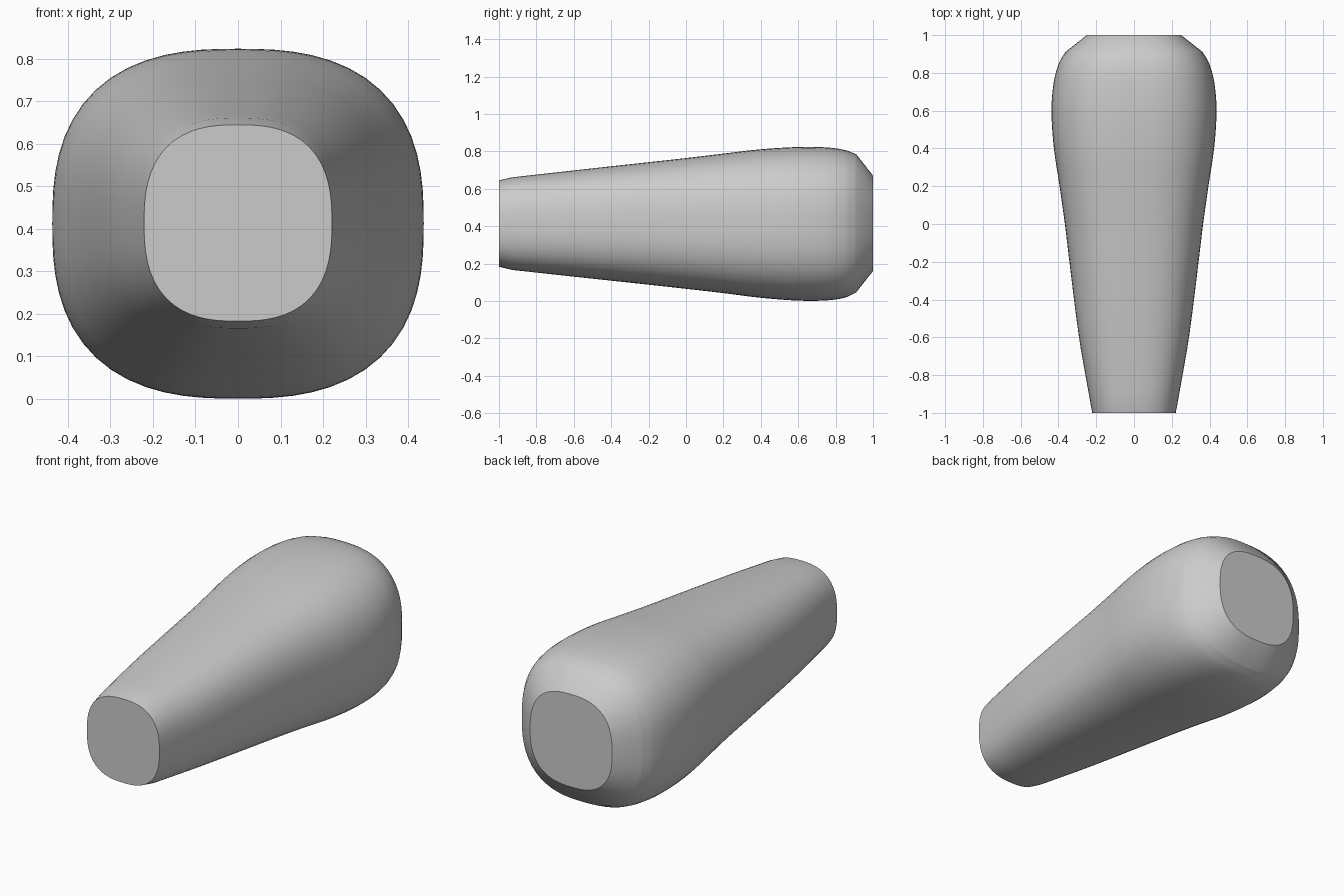
import bpy, bmesh, math

if "Cube" in bpy.data.objects:
    bpy.data.objects.remove(bpy.data.objects["Cube"])

# Sections along the length: y, half width, bottom z, top z
SECTIONS = [
    (-0.93, 0.234, 0.166, 0.661),
    (-0.60, 0.291, 0.130, 0.698),
    (-0.20, 0.342, 0.087, 0.742),
    (0.00, 0.366, 0.065, 0.764),
    (0.20, 0.394, 0.042, 0.788),
    (0.40, 0.424, 0.017, 0.811),
    (0.60, 0.437, 0.002, 0.823),
    (0.75, 0.425, 0.003, 0.821),
    (0.85, 0.398, 0.018, 0.807),
    (0.91, 0.364, 0.046, 0.785),
]
FRONT_END = (-1.0, 0.221, 0.183, 0.645)
BACK_END = (1.0, 0.250, 0.160, 0.670)
SIDES, STEPS, POWER = 64, 5, 2.6


def hermite(i, t):
    """Smooth blend between section i and the next one, using y as parameter."""
    a, b = SECTIONS[i], SECTIONS[i + 1]
    h = b[0] - a[0]

    def slope(k, c):
        p = SECTIONS[max(k - 1, 0)]
        q = SECTIONS[min(k + 1, len(SECTIONS) - 1)]
        return (q[c] - p[c]) / (q[0] - p[0])

    out = [a[0] + h * t]
    for c in (1, 2, 3):
        out.append((2*t**3 - 3*t**2 + 1) * a[c] + (t**3 - 2*t**2 + t) * h * slope(i, c)
                   + (3*t**2 - 2*t**3) * b[c] + (t**3 - t**2) * h * slope(i + 1, c))
    return out


def add_ring(bm, y, half, low, high):
    """Rounded-square ring of vertices."""
    mid, tall, ring = (low + high) / 2, (high - low) / 2, []
    for k in range(SIDES):
        c, s = math.cos(math.tau * k / SIDES), math.sin(math.tau * k / SIDES)
        r = (abs(c)**POWER + abs(s)**POWER) ** (-1 / POWER)
        ring.append(bm.verts.new((half * r * c, y, mid + tall * r * s)))
    return ring


# Tapered body lofted through the rings, with flat end caps
bm = bmesh.new()
stations = [FRONT_END]
for i in range(len(SECTIONS) - 1):
    stations += [hermite(i, j / STEPS) for j in range(STEPS)]
stations += [SECTIONS[-1], BACK_END]
rings = [add_ring(bm, *s) for s in stations]
for a, b in zip(rings, rings[1:]):
    for k in range(SIDES):
        n = (k + 1) % SIDES
        bm.faces.new((a[k], a[n], b[n], b[k]))
bm.faces.new(rings[0])
bm.faces.new(rings[-1])
bmesh.ops.recalc_face_normals(bm, faces=bm.faces)

mesh = bpy.data.meshes.new("tapered_body")
bm.to_mesh(mesh)
bm.free()
body = bpy.data.objects.new("tapered_body", mesh)
bpy.context.collection.objects.link(body)
bpy.context.view_layer.objects.active = body
body.select_set(True)
bpy.ops.object.shade_smooth_by_angle(angle=math.radians(35))
